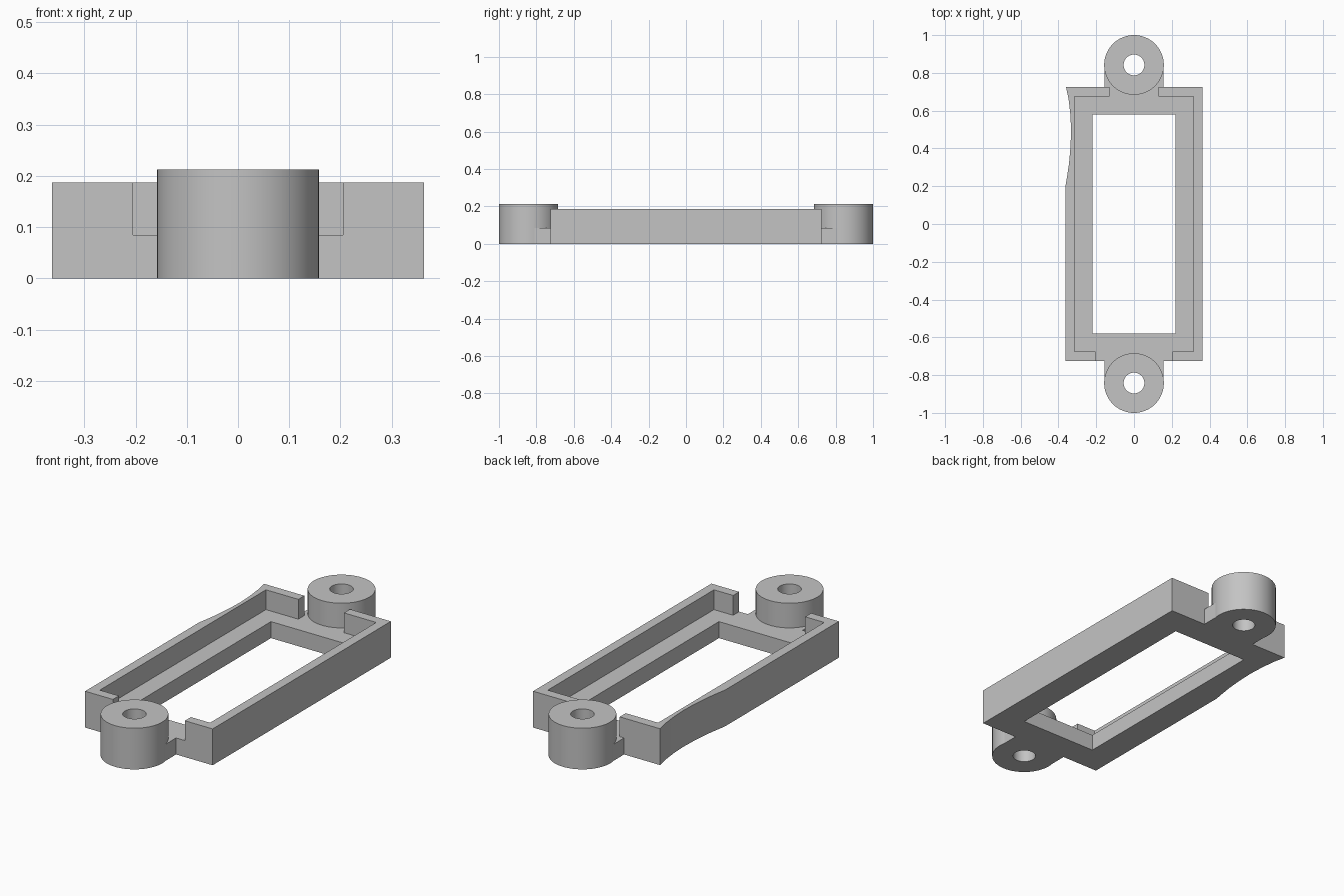
import bpy, bmesh, math

FLOOR, WALL, BOSS = 0.085, 0.187, 0.212
HALF_X, HALF_Y = 0.363, 0.725
BOSS_Y, BOSS_R, HOLE_R = 0.842, 0.158, 0.055

cube = bpy.data.objects.get("Cube")
if cube:
    bpy.data.objects.remove(cube, do_unlink=True)

grey = bpy.data.materials.new("grey plastic")
grey.use_nodes = True
grey.diffuse_color = (0.55, 0.55, 0.55, 1)
grey.node_tree.nodes["Principled BSDF"].inputs["Base Color"].default_value = grey.diffuse_color


def prism(name, points, z0, z1):
    """Extrude a counter-clockwise outline from z0 to z1."""
    bm = bmesh.new()
    base = bm.faces.new([bm.verts.new((x, y, z0)) for x, y in points])
    top = bmesh.ops.extrude_face_region(bm, geom=[base])["geom"]
    bmesh.ops.translate(bm, vec=(0, 0, z1 - z0),
                        verts=[v for v in top if isinstance(v, bmesh.types.BMVert)])
    bmesh.ops.recalc_face_normals(bm, faces=bm.faces)
    mesh = bpy.data.meshes.new(name)
    bm.to_mesh(mesh)
    bm.free()
    mesh.materials.append(grey)
    obj = bpy.data.objects.new(name, mesh)
    bpy.context.collection.objects.link(obj)
    return obj


def rect(x0, x1, y0, y1):
    return [(x0, y0), (x1, y0), (x1, y1), (x0, y1)]


def circle(y, r, n=64):
    return [(r * math.cos(math.tau * i / n), y + r * math.sin(math.tau * i / n))
            for i in range(n)]


def combine(target, tool, operation):
    """Apply a boolean and discard the tool."""
    bpy.context.view_layer.objects.active = target
    mod = target.modifiers.new(operation, "BOOLEAN")
    mod.object, mod.operation, mod.solver = tool, operation, "EXACT"
    bpy.ops.object.modifier_apply(modifier=mod.name)
    bpy.data.objects.remove(tool, do_unlink=True)


# Outer block, with a shallow finger scallop in one long side
scallop = [(-0.36, HALF_Y), (-0.346, 0.66), (-0.337, 0.58), (-0.333, 0.5),
           (-0.336, 0.41), (-0.344, 0.32), (-0.353, 0.26), (-HALF_X, 0.2)]
outline = [(-HALF_X, -HALF_Y), (HALF_X, -HALF_Y), (HALF_X, HALF_Y)] + scallop
frame = prism("mounting_frame", outline, 0, WALL)

# Pocket, window and the wall gaps beside each boss
combine(frame, prism("pocket", rect(-0.314, 0.314, -0.676, 0.676), FLOOR, 0.3), "DIFFERENCE")
combine(frame, prism("window", rect(-0.219, 0.219, -0.581, 0.581), -0.1, 0.3), "DIFFERENCE")
combine(frame, prism("front_gap", rect(-0.205, 0.205, -0.8, -0.65), FLOOR, 0.3), "DIFFERENCE")
combine(frame, prism("back_gap", rect(-0.13, 0.13, 0.65, 0.8), FLOOR, 0.3), "DIFFERENCE")

# Necks, screw bosses and screw holes at both ends
for side in (-1, 1):
    y0, y1 = sorted((side * 0.7, side * 0.81))
    combine(frame, prism("neck", rect(-0.155, 0.155, y0, y1), 0, FLOOR), "UNION")
    combine(frame, prism("boss", circle(side * BOSS_Y, BOSS_R), 0, BOSS), "UNION")
    combine(frame, prism("hole", circle(side * BOSS_Y, HOLE_R), -0.1, 0.3), "DIFFERENCE")

# Smooth the round walls, keep the edges crisp
bpy.ops.object.select_all(action="DESELECT")
frame.select_set(True)
bpy.context.view_layer.objects.active = frame
bpy.ops.object.shade_smooth_by_angle(angle=math.radians(30))
